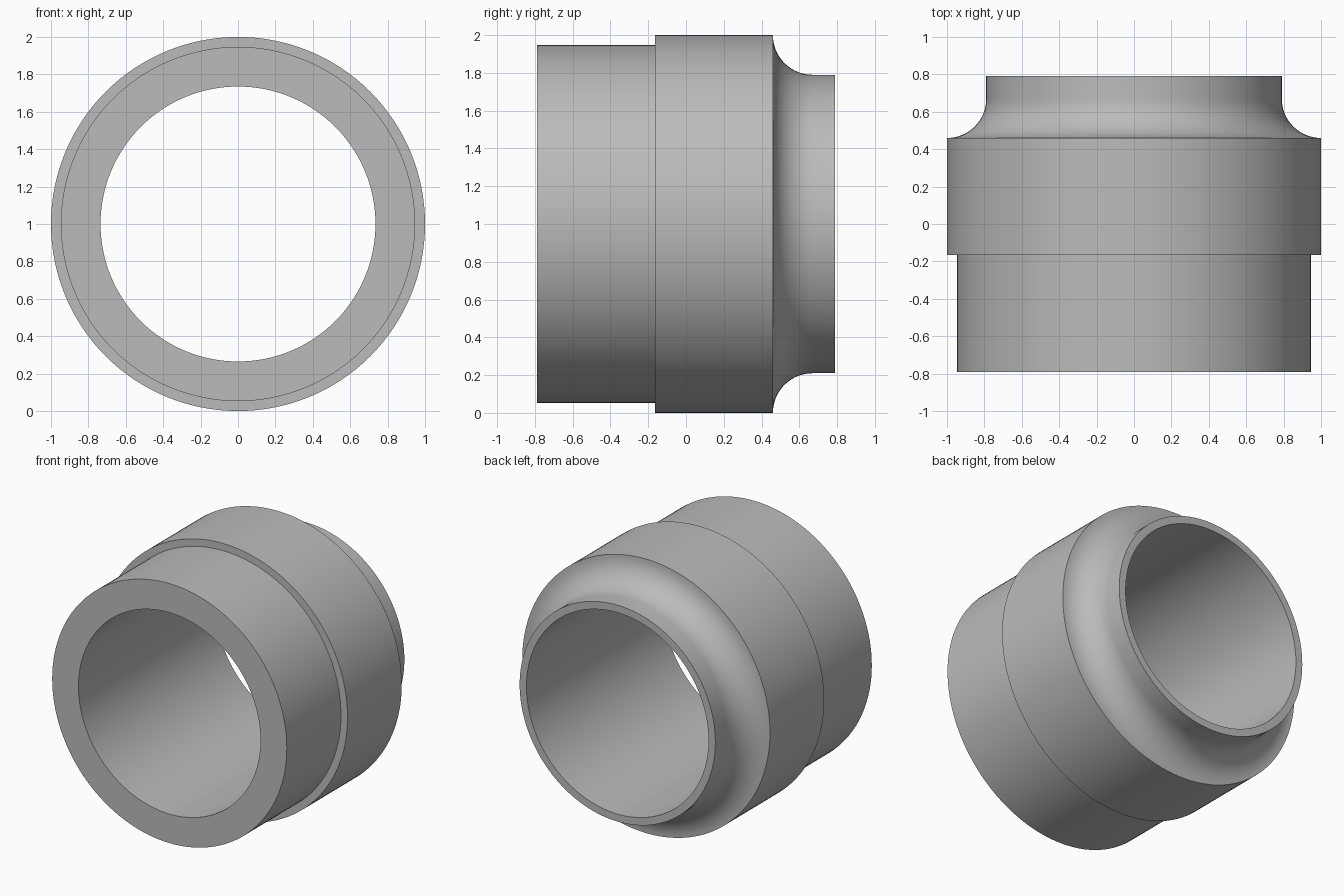
import bpy, bmesh
from math import pi, sin, cos, radians
from mathutils import Vector

cube = bpy.data.objects.get("Cube")
if cube:
    bpy.data.objects.remove(cube, do_unlink=True)

# Main dimensions
BORE, SPIGOT, COLLAR, NECK = 0.735, 0.947, 1.0, 0.79
FRONT, STEP, SHOULDER, BACK = -0.79, -0.165, 0.46, 0.79
FILLET = COLLAR - NECK
SEGMENTS, ARC_STEPS = 128, 16

# Single grey finish
grey = bpy.data.materials.new("plain_grey")
grey.use_nodes = True
colour = (0.5, 0.5, 0.5, 1)
grey.diffuse_color = colour
grey.node_tree.nodes["Principled BSDF"].inputs["Base Color"].default_value = colour

# Half section as (radius, y): bore, spigot, collar, concave fillet, neck
profile = [(BORE, FRONT), (SPIGOT, FRONT), (SPIGOT, STEP), (COLLAR, STEP)]
for i in range(ARC_STEPS + 1):
    a = pi / 2 * i / ARC_STEPS
    profile.append((COLLAR - FILLET * sin(a), SHOULDER + FILLET * (1 - cos(a))))
profile += [(NECK, BACK), (BORE, BACK)]

# Revolve the closed section around the y axis
bm = bmesh.new()
verts = [bm.verts.new((r, y, 0)) for r, y in profile]
edges = [bm.edges.new((v, verts[(i + 1) % len(verts)])) for i, v in enumerate(verts)]
bmesh.ops.spin(bm, geom=verts + edges, cent=(0, 0, 0), axis=(0, 1, 0),
               angle=2 * pi, steps=SEGMENTS, use_merge=True)
bmesh.ops.remove_doubles(bm, verts=bm.verts, dist=0.0001)
bmesh.ops.translate(bm, verts=bm.verts, vec=Vector((0, 0, COLLAR)))
bmesh.ops.recalc_face_normals(bm, faces=bm.faces)

mesh = bpy.data.meshes.new("stepped_sleeve")
bm.to_mesh(mesh)
bm.free()
mesh.materials.append(grey)
sleeve = bpy.data.objects.new("stepped_sleeve", mesh)
bpy.context.collection.objects.link(sleeve)

# Smooth round walls, crisp rims
bpy.ops.object.select_all(action="DESELECT")
sleeve.select_set(True)
bpy.context.view_layer.objects.active = sleeve
bpy.ops.object.shade_smooth_by_angle(angle=radians(30))
